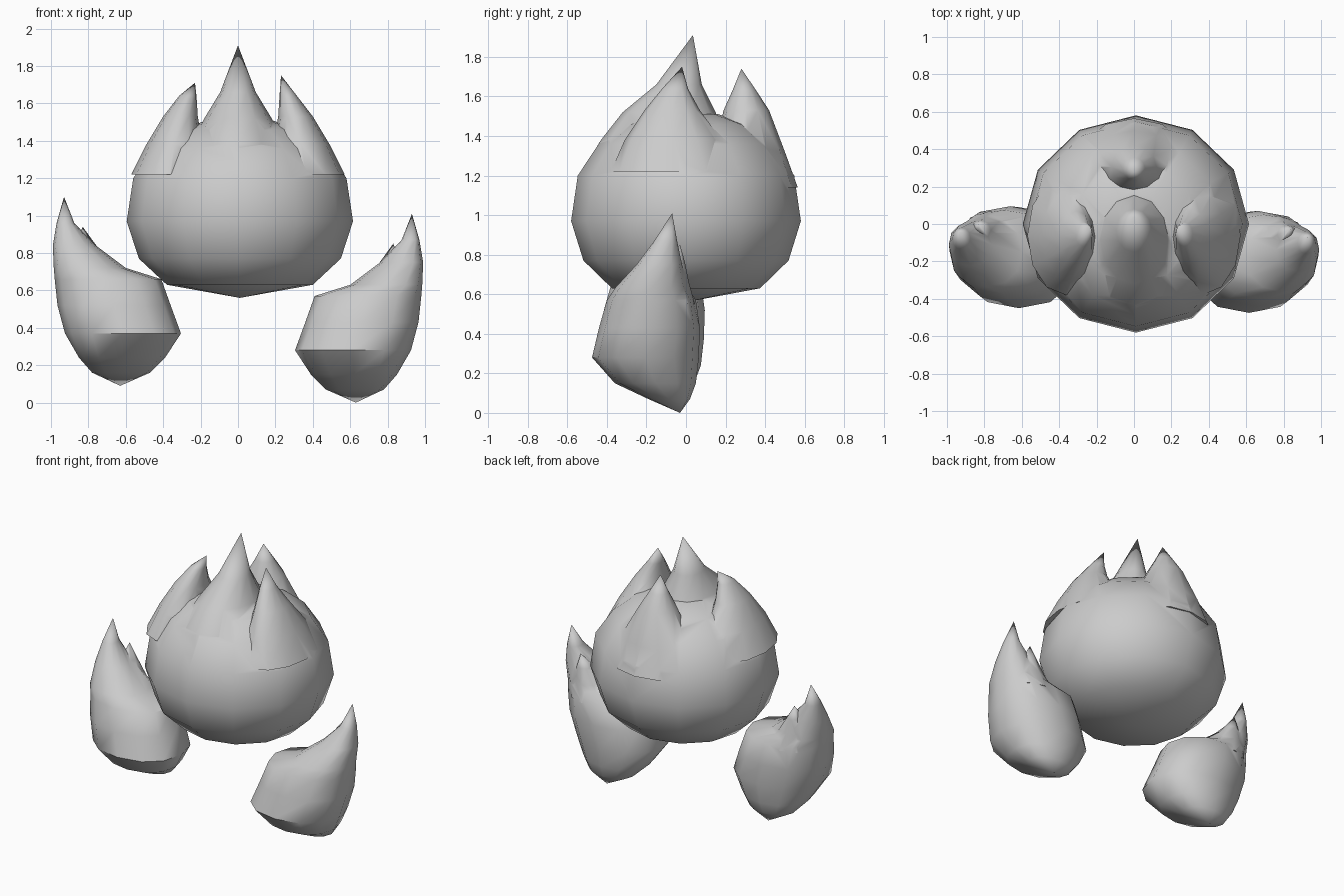
import bpy, bmesh, math

if "Cube" in bpy.data.objects:
    bpy.data.objects.remove(bpy.data.objects["Cube"])


def loft(name, sections, top, bottom=None, sides=12, power=2.0):
    """Loft rounded sections (z, x0, x1, y0, y1) up to a tip point."""
    bm = bmesh.new()
    rings = []
    for z, x0, x1, y0, y1 in sections:
        ring = []
        for i in range(sides):
            a = 2 * math.pi * i / sides
            c, s = math.cos(a), math.sin(a)
            u = math.copysign(abs(c) ** (2 / power), c)
            v = math.copysign(abs(s) ** (2 / power), s)
            ring.append(bm.verts.new(((x0 + x1) / 2 + u * (x1 - x0) / 2,
                                      (y0 + y1) / 2 + v * (y1 - y0) / 2, z)))
        rings.append(ring)
    for lo, hi in zip(rings, rings[1:]):
        for i in range(sides):
            j = (i + 1) % sides
            bm.faces.new((lo[i], lo[j], hi[j], hi[i]))
    tip = bm.verts.new(top)
    for i in range(sides):
        bm.faces.new((rings[-1][i], rings[-1][(i + 1) % sides], tip))
    if bottom:
        low = bm.verts.new(bottom)
        for i in range(sides):
            bm.faces.new((rings[0][(i + 1) % sides], rings[0][i], low))
    else:
        bm.faces.new(rings[0][::-1])
    bmesh.ops.recalc_face_normals(bm, faces=bm.faces)
    me = bpy.data.meshes.new(name)
    bm.to_mesh(me)
    bm.free()
    ob = bpy.data.objects.new(name, me)
    bpy.context.collection.objects.link(ob)
    return ob


def select(ob):
    bpy.ops.object.select_all(action='DESELECT')
    ob.select_set(True)
    bpy.context.view_layer.objects.active = ob


def fuse(base, parts):
    """Union the parts into the base, then shade smooth."""
    select(base)
    for p in parts:
        m = base.modifiers.new("fuse", 'BOOLEAN')
        m.operation, m.solver, m.object = 'UNION', 'EXACT', p
        bpy.ops.object.modifier_apply(modifier=m.name)
        bpy.data.objects.remove(p)
    bpy.ops.object.shade_smooth_by_angle(angle=math.radians(50))


# Round body
profile = [(0.63, 0.39), (0.77, 0.54), (0.97, 0.605), (1.2, 0.57),
           (1.36, 0.46), (1.46, 0.33), (1.51, 0.17)]
body = loft("body", [(z, 0.01 - r, 0.01 + r, -r * 0.96, r * 0.96) for z, r in profile],
            (0.01, 0, 1.52), (0.01, 0, 0.56))

# Flame tufts on the crown
tufts = [
    loft("centre_tuft", [(1.2, -0.30, 0.30, -0.54, 0.2), (1.38, -0.25, 0.25, -0.43, 0.19),
                         (1.52, -0.18, 0.18, -0.32, 0.15), (1.66, -0.095, 0.095, -0.15, 0.08)],
         (0, 0.035, 1.91)),
    loft("back_tuft", [(1.14, -0.30, 0.30, 0.1, 0.565), (1.32, -0.24, 0.24, 0.14, 0.5),
                       (1.53, -0.12, 0.12, 0.19, 0.42), (1.63, -0.06, 0.06, 0.235, 0.355)],
         (0, 0.28, 1.74)),
]
for side, tip in ((1, 1.75), (-1, 1.71)):
    rows = [(1.22, 0.16, 0.57, -0.38, 0.26), (1.38, 0.19, 0.49, -0.31, 0.18),
            (1.53, 0.215, 0.40, -0.21, 0.07), (1.64, 0.222, 0.315, -0.12, 0.01)]
    rows = [(z, *sorted((side * a, side * b)), c, d) for z, a, b, c, d in rows]
    tufts.append(loft("side_tuft", rows, (side * 0.23, -0.02, tip)))
fuse(body, tufts)

# Floating flame-shaped hands, the left one held a little higher
for name, side, dy, dz in (("right_hand", 1, 0, 0), ("left_hand", -1, 0.025, 0.09)):
    def place(rows):
        return [(z + dz, *sorted((side * a, side * b)), c + dy, d + dy)
                for z, a, b, c, d in rows]

    hand = loft(name, place([
        (0.07, 0.47, 0.78, -0.19, 0.02), (0.15, 0.39, 0.85, -0.36, 0.05),
        (0.28, 0.305, 0.925, -0.475, 0.065), (0.43, 0.36, 0.965, -0.44, 0.07),
        (0.57, 0.41, 0.98, -0.40, 0.05), (0.63, 0.60, 0.985, -0.36, 0.01),
        (0.75, 0.76, 0.99, -0.25, -0.02), (0.87, 0.875, 0.97, -0.16, -0.045)]),
        (side * 0.93, -0.07 + dy, 1.01 + dz), (side * 0.63, -0.03 + dy, dz), power=2.25)
    # Small inner finger tuft
    finger = loft("finger", place([
        (0.55, 0.62, 0.92, -0.2, 0.045), (0.66, 0.69, 0.90, -0.17, 0.015),
        (0.76, 0.765, 0.87, -0.11, -0.005)]), (side * 0.83, -0.03 + dy, 0.85 + dz), sides=8)
    fuse(hand, [finger])
